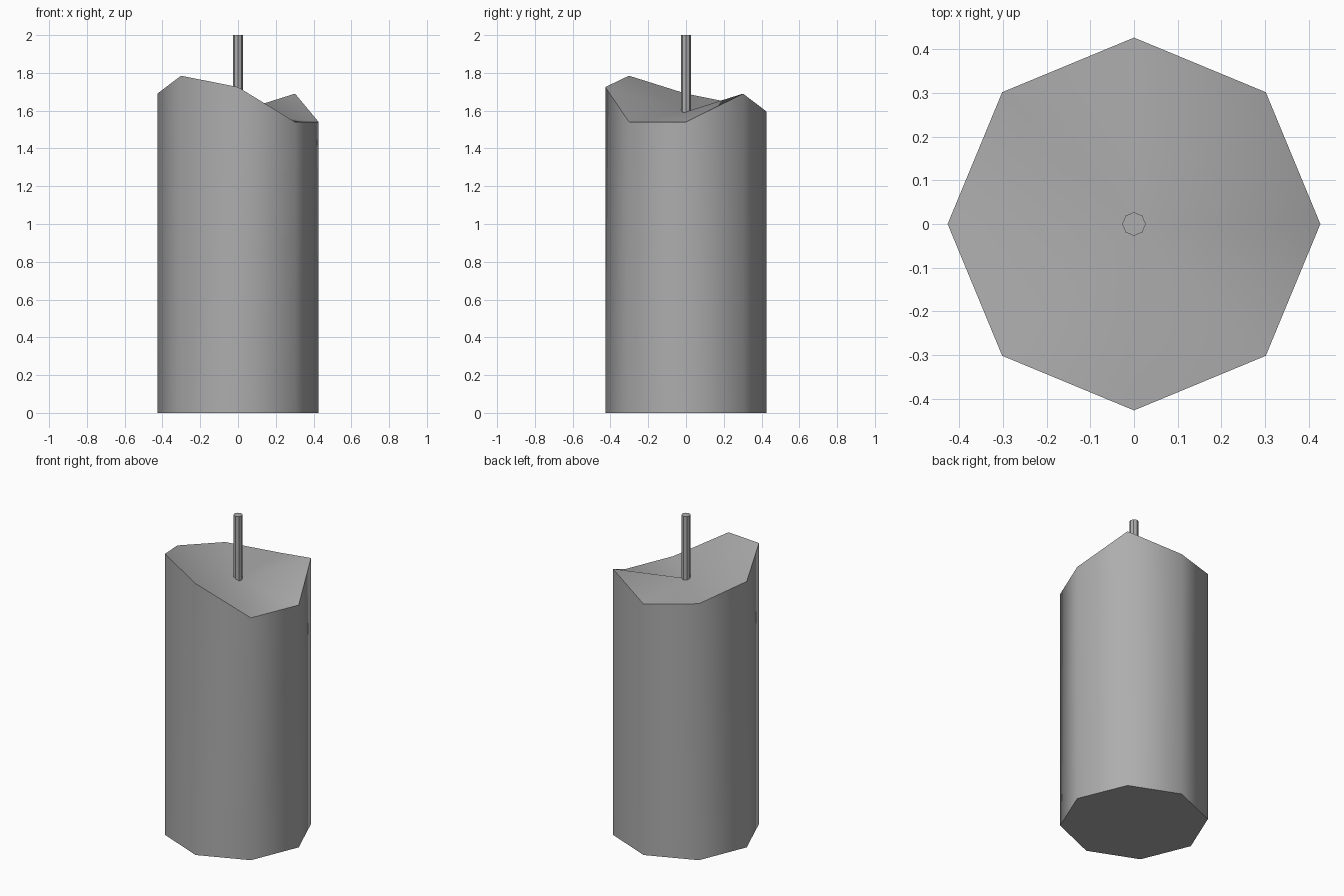
import bpy, bmesh, math

cube = bpy.data.objects.get("Cube")
if cube:
    bpy.data.objects.remove(cube, do_unlink=True)

SIDES = 8

grey = bpy.data.materials.new("mid grey")
grey.use_nodes = True
colour = (0.42, 0.42, 0.42, 1)
grey.diffuse_color = colour
grey.node_tree.nodes["Principled BSDF"].inputs["Base Color"].default_value = colour


def column(name, radius, bottom, rim, centre, smooth_angle):
    """Eight-sided column whose top is a fan from the centre to an uneven rim."""
    bm = bmesh.new()
    low, high = [], []
    for i, z in enumerate(rim):
        a = math.tau * i / SIDES
        x, y = radius * math.cos(a), radius * math.sin(a)
        low.append(bm.verts.new((x, y, bottom)))
        high.append(bm.verts.new((x, y, z)))
    middle = bm.verts.new((0, 0, centre))
    for i in range(SIDES):
        j = (i + 1) % SIDES
        bm.faces.new((low[i], low[j], high[j], high[i]))
        bm.faces.new((high[i], high[j], middle))
    bm.faces.new(low[::-1])
    mesh = bpy.data.meshes.new(name)
    bm.to_mesh(mesh)
    bm.free()
    mesh.materials.append(grey)
    obj = bpy.data.objects.new(name, mesh)
    bpy.context.collection.objects.link(obj)
    # Edges steeper than the angle stay sharp
    bpy.ops.object.select_all(action="DESELECT")
    obj.select_set(True)
    bpy.context.view_layer.objects.active = obj
    bpy.ops.object.shade_smooth_by_angle(angle=math.radians(smooth_angle))


# Wax body with a melted, uneven top; rim heights run anticlockwise from +x
column("wax_body", 0.427, 0,
       (1.54, 1.69, 1.595, 1.63, 1.69, 1.785, 1.725, 1.54), 1.595, 50)

# Faceted wick standing in the hollow
column("wick", 0.027, 1.585, [2] * SIDES, 2, 30)
